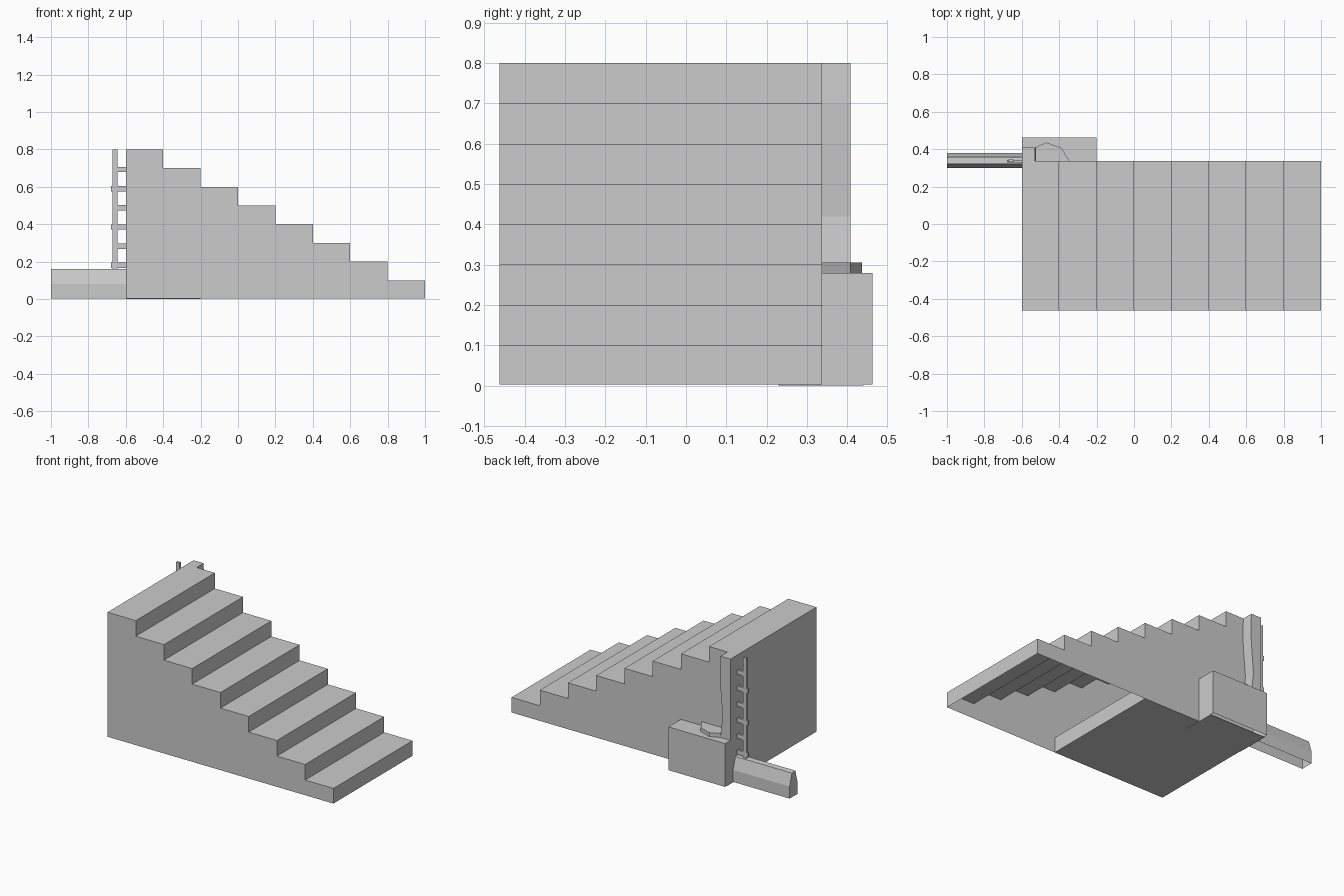
import bpy, bmesh

if "Cube" in bpy.data.objects:
    bpy.data.objects.remove(bpy.data.objects["Cube"])

Z0 = 0.003          # the thin foot plate sits just under the walls
YF, YB = -0.463, 0.337


def finish(name, bm):
    bmesh.ops.recalc_face_normals(bm, faces=bm.faces)
    me = bpy.data.meshes.new(name)
    bm.to_mesh(me)
    bm.free()
    ob = bpy.data.objects.new(name, me)
    bpy.context.collection.objects.link(ob)
    return ob


def extrude(name, pts, axis, a, b, open_bottom=False):
    """Extrude a closed 2D profile along axis x, y or z; optionally drop ground faces."""
    def place(p, t):
        return {'x': (t, p[0], p[1]), 'y': (p[0], t, p[1]), 'z': (p[0], p[1], t)}[axis]
    bm = bmesh.new()
    lo = [bm.verts.new(place(p, a)) for p in pts]
    hi = [bm.verts.new(place(p, b)) for p in pts]
    bm.faces.new(lo)
    bm.faces.new(hi)
    n = len(pts)
    for i in range(n):
        j = (i + 1) % n
        bm.faces.new((lo[i], lo[j], hi[j], hi[i]))
    bmesh.ops.recalc_face_normals(bm, faces=bm.faces)
    if open_bottom:
        zmin = min(v.co.z for v in bm.verts)
        under = [f for f in bm.faces if all(abs(v.co.z - zmin) < 1e-5 for v in f.verts)]
        bmesh.ops.delete(bm, geom=under, context='FACES_ONLY')
    return finish(name, bm)


def box(name, x0, x1, y0, y1, z0, z1, open_bottom=False):
    return extrude(name, [(x0, z0), (x1, z0), (x1, z1), (x0, z1)], 'y', y0, y1, open_bottom)


# Staircase shell, open underneath
profile = [(-0.6, Z0), (1.0, Z0)]
for i in range(8):
    z = 0.1 * (i + 1)
    profile += [(1.0 - 0.2 * i, z), (0.8 - 0.2 * i, z)]
extrude("staircase", profile, 'y', YF, YB, True)

# Low floor block under the tall half
box("floor_block", -0.6, 0.2, YF, YB, Z0, 0.1)

# Box behind the stairs with its thin foot plate
box("rear_box", -0.6, -0.2, YB, 0.463, Z0, 0.28, True)
box("foot_plate", -0.6, -0.2, 0.23, 0.44, 0.0, Z0)

# Pillar with a slightly wavy edge, and the small slab beside it
extrude("pillar", [(-0.6, 0.28), (-0.53, 0.28), (-0.545, 0.42), (-0.53, 0.6),
                   (-0.525, 0.7), (-0.53, 0.8), (-0.6, 0.8)], 'y', YB, 0.408)
extrude("slab", [(-0.53, YB), (-0.53, 0.408), (-0.47, 0.436), (-0.39, 0.408),
                 (-0.345, YB)], 'z', 0.28, 0.305)

# Ladder: one rail, six rungs into the wall
box("ladder_rail", -0.67, -0.645, 0.331, 0.345, 0.155, 0.8)
for i in range(6):
    z = 0.18 + 0.1025 * i
    box("ladder_rung", -0.678 if i % 2 == 0 else -0.67, -0.6, 0.329, 0.343, z - 0.014, z + 0.014)

# Bevelled wall running out to the left
extrude("low_wall", [(0.30, Z0), (0.30, 0.08), (0.322, 0.16), (0.357, 0.157),
                     (0.38, 0.08), (0.38, Z0)], 'x', -1.0, -0.6, True)
